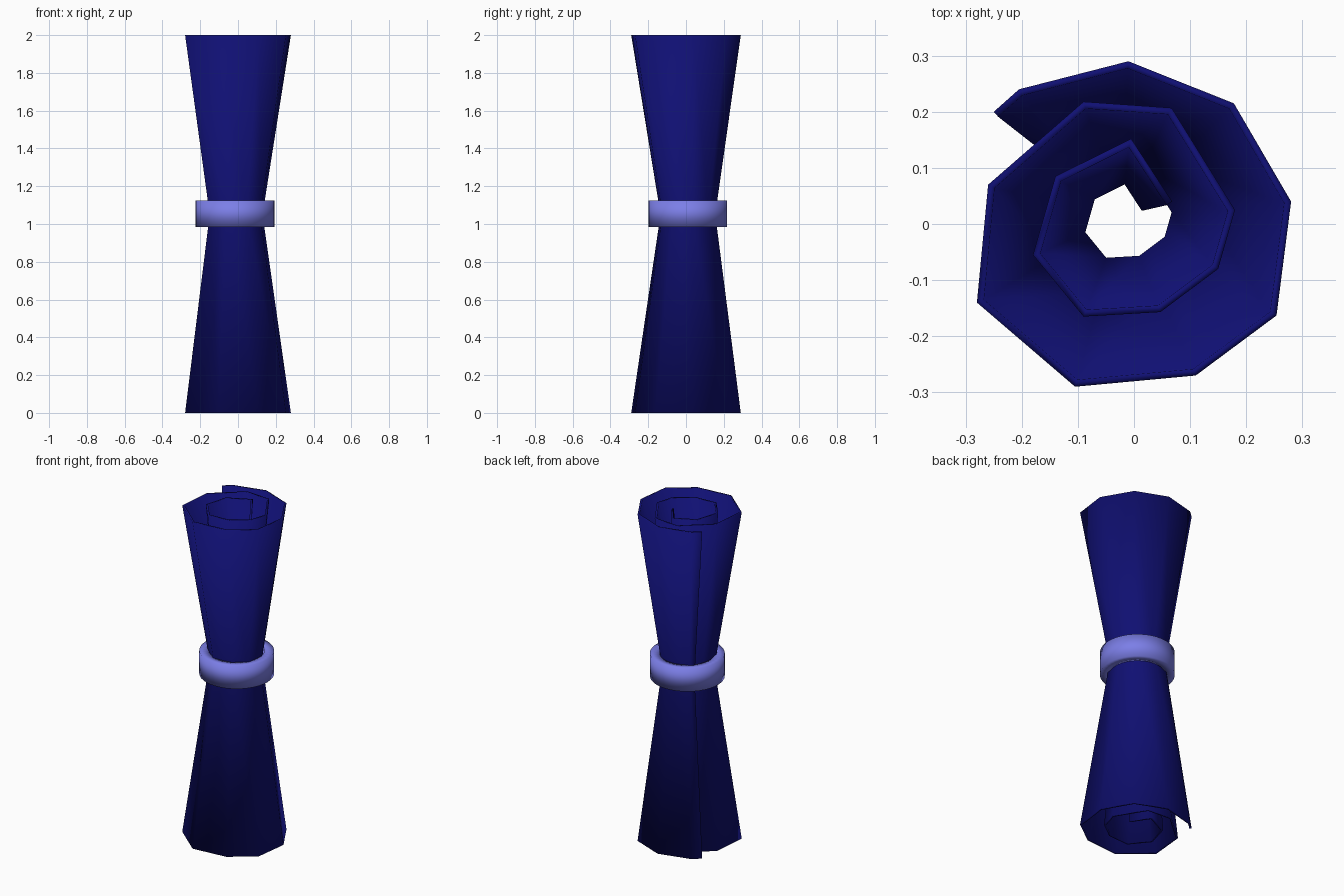
import bpy, bmesh, math
from mathutils import Vector

if "Cube" in bpy.data.objects:
    bpy.data.objects.remove(bpy.data.objects["Cube"])


def material(name, rgb):
    m = bpy.data.materials.new(name)
    m.diffuse_color = (*rgb, 1)
    m.use_nodes = True
    m.node_tree.nodes["Principled BSDF"].inputs["Base Color"].default_value = m.diffuse_color
    return m


def finish(name, bm, mat):
    for f in bm.faces:
        f.smooth = True
    me = bpy.data.meshes.new(name)
    bm.to_mesh(me)
    bm.free()
    ob = bpy.data.objects.new(name, me)
    bpy.context.collection.objects.link(ob)
    me.materials.append(mat)
    return ob


navy = material("navy cloth", (0.005, 0.005, 0.17))
lavender = material("lavender ring", (0.2, 0.21, 0.8))

# Outer side of the rolled sheet, from the loose flap inward (clockwise)
spiral = [(-.25, .20), (-.205, .24), (-.01, .29), (.178, .215), (.28, .04),
          (.254, -.163), (.11, -.27), (-.105, -.29), (-.28, -.14), (-.26, .07),
          (-.09, .218), (.067, .207), (.18, .025), (.15, -.08), (.047, -.157),
          (-.09, -.165), (-.18, -.055), (-.14, .085), (-.005, .152), (.068, .04)]
spiral = [Vector(p) for p in spiral]
THICK = 0.012


def inner_side(pts):
    """Offset the clockwise path to its right, with mitred corners."""
    out = []
    for i, p in enumerate(pts):
        ns = []
        for a, b in ((i - 1, i), (i, i + 1)):
            if a >= 0 and b < len(pts):
                d = (pts[b] - pts[a]).normalized()
                ns.append(Vector((d.y, -d.x)))
        n = sum(ns, Vector((0, 0))).normalized()
        out.append(p + n * THICK / max(n.dot(ns[0]), 0.5))
    return out


# Rolled cloth: closed spiral section, pinched at the waist
bm = bmesh.new()
rows = []
for z, s, cx, cy in ((0, 1, 0, 0), (1.05, .5, -.01, .01), (2, 1, 0, 0)):
    outer = [p * s + Vector((cx, cy)) for p in spiral]
    rows.append([[bm.verts.new((p.x, p.y, z)) for p in side]
                 for side in (outer, inner_side(outer))])
n = len(spiral)
for low, high in zip(rows, rows[1:]):
    for side in (0, 1):
        for i in range(n - 1):
            bm.faces.new((low[side][i], low[side][i + 1],
                          high[side][i + 1], high[side][i]))
    for i in (0, n - 1):
        bm.faces.new((low[0][i], low[1][i], high[1][i], high[0][i]))
for r in (rows[0], rows[-1]):
    for i in range(n - 1):
        bm.faces.new((r[0][i], r[0][i + 1], r[1][i + 1], r[1][i]))
bmesh.ops.recalc_face_normals(bm, faces=bm.faces[:])
finish("rolled_cloth", bm, navy)

# Ring: square section turned around the waist
bm = bmesh.new()
profile = [(.155, .985), (.208, .985), (.208, 1.125), (.155, 1.125)]
SEG = 40
loops = []
for k in range(SEG):
    a = 2 * math.pi * k / SEG
    loops.append([bm.verts.new((-.016 + r * math.cos(a), .01 + r * math.sin(a), z))
                  for r, z in profile])
for k in range(SEG):
    a, b = loops[k], loops[(k + 1) % SEG]
    for j in range(4):
        bm.faces.new((a[j], b[j], b[(j + 1) % 4], a[(j + 1) % 4]))
bmesh.ops.recalc_face_normals(bm, faces=bm.faces[:])
finish("ring", bm, lavender)
